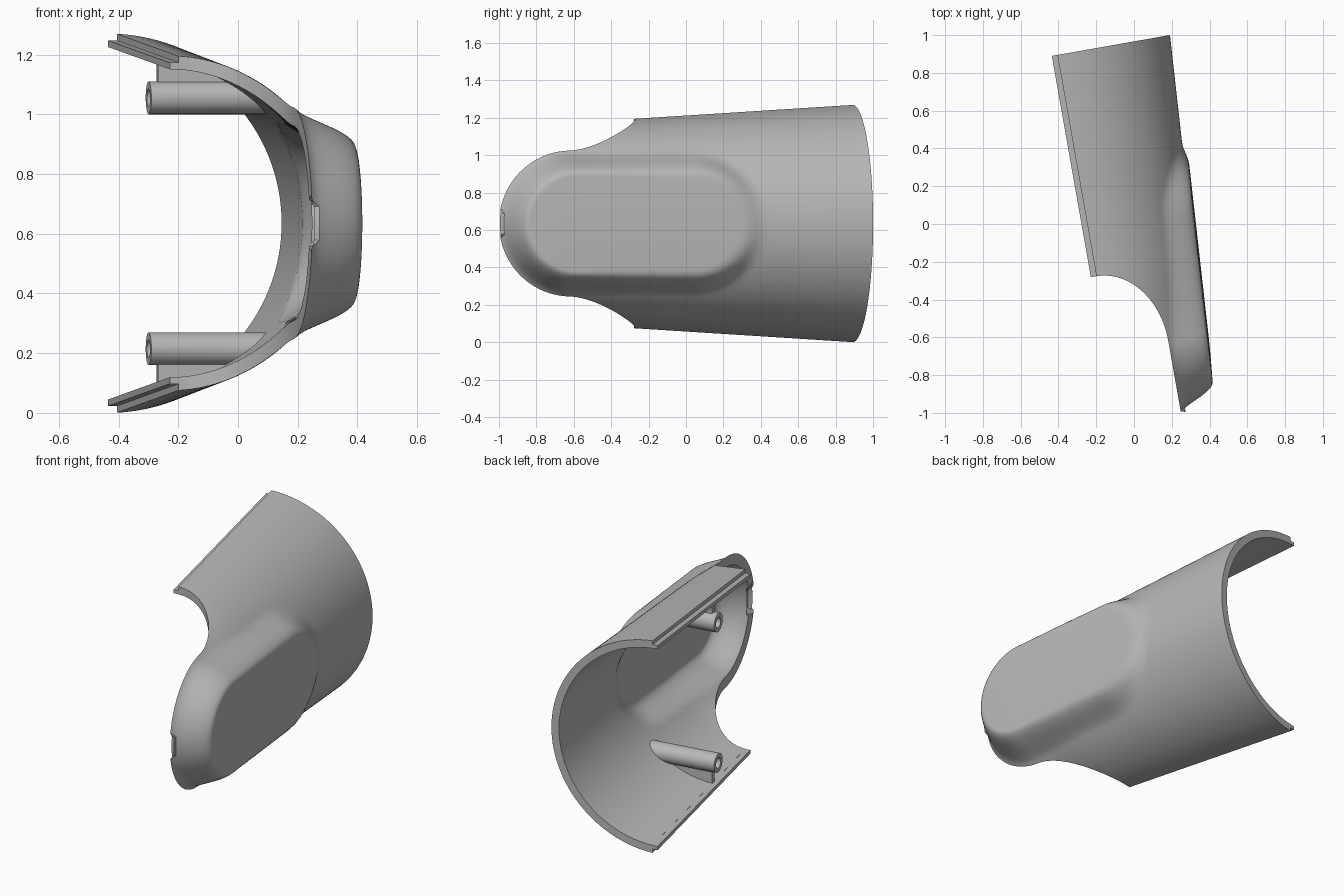
import bpy, bmesh, math
from mathutils import Vector

if "Cube" in bpy.data.objects:
    bpy.data.objects.remove(bpy.data.objects["Cube"])

grey = bpy.data.materials.new("plain grey")
grey.use_nodes = True
grey.diffuse_color = (0.48, 0.48, 0.48, 1)
grey.node_tree.nodes["Principled BSDF"].inputs["Base Color"].default_value = grey.diffuse_color

THICK = 0.045
TAPER = 0.0625
RIM = 0.345          # depth of the lobe rim
LIP = 0.03           # height of the tongue on the split edge
CUT, CUP = 1.19, 1.59  # start of the side cut, centre of the rounded lobe
PAD_BACK, PAD_R = 0.95, 0.31
M, K = 40, 64        # steps across half a section, steps round the lobe
TILT = math.radians(10)


def place(s, d, z):
    """s runs along the tilted axis, d outward from the split plane, z up."""
    ct, st = math.cos(TILT), math.sin(TILT)
    return Vector((-0.435 + st * s + ct * d, 0.89 - ct * s + st * d, 0.635 + z))


def smooth(a, b, v):
    v = min(max((v - a) / (b - a), 0), 1)
    return v * v * (3 - 2 * v)


def radius(s):
    return 0.635 - TAPER * s


def make_object(name, verts, faces, smooth_angle=None):
    mesh = bpy.data.meshes.new(name)
    mesh.from_pydata(verts, [], faces)
    bm = bmesh.new()
    bm.from_mesh(mesh)
    bmesh.ops.recalc_face_normals(bm, faces=bm.faces)
    bm.to_mesh(mesh)
    bm.free()
    mesh.materials.append(grey)
    ob = bpy.data.objects.new(name, mesh)
    bpy.context.collection.objects.link(ob)
    if smooth_angle:
        bpy.ops.object.select_all(action='DESELECT')
        ob.select_set(True)
        bpy.context.view_layer.objects.active = ob
        bpy.ops.object.shade_smooth_by_angle(angle=math.radians(smooth_angle))
    return ob


def section(s, rim, t):
    """Cross-section of the cone with the raised pad blended in, t under the skin."""
    r = radius(s) - 0.015 * smooth(CUT, CUP, s) - t
    limit = math.acos(rim / r)
    points = []
    for j in range(-M, M + 1):
        a = limit * j / M
        d, z = r * math.cos(a), r * math.sin(a)
        dist = math.hypot(min(s - PAD_BACK, 0), z) - (PAD_R - t)
        w = 1 - smooth(-0.05, 0.07, dist)
        pad = radius(s) + 0.025 - t - 0.1 * z * z
        points.append((d + (pad - d) * w, z))
    return points


def skin(t):
    """Straight cone stations, side cut stations, then the rounded lobe end."""
    stations = [(CUT * i / 40, LIP) for i in range(40)]
    for i in range(25):
        a = math.pi / 2 * i / 24
        stations.append((CUP - (CUP - CUT) * math.cos(a), LIP + (RIM - LIP) * math.sin(a)))
    verts, faces, width = [], [], 2 * M + 1
    for i, (s, rim) in enumerate(stations):
        prof = section(s, rim, t)
        verts += [place(s, d, z) for d, z in prof]
        if i:
            for j in range(width - 1):
                a = (i - 1) * width + j
                faces.append((a, a + 1, a + 1 + width, a + width))
    last = (len(stations) - 1) * width + M
    top = prof[M][0]
    start = len(verts)
    for k in range(1, K):
        phi = math.pi * k / K
        for j in range(1, M + 1):
            d, rho = prof[M + j]
            s, z = rho * math.sin(phi), rho * math.cos(phi)
            d -= TAPER * s * (d - RIM) / (top - RIM)
            if j == M and abs(z) < 0.065:      # small notch at the tip
                d += 0.025
            verts.append(place(CUP + s, d, z))

    def fan(k, j):
        if j == 0:
            return last
        if k in (0, K):
            return last + (j if k == 0 else -j)
        return start + (k - 1) * M + j - 1

    for k in range(K):
        for j in range(M):
            quad = [fan(k, j), fan(k, j + 1), fan(k + 1, j + 1), fan(k + 1, j)]
            faces.append(tuple(dict.fromkeys(quad)))
    return verts, faces


# Shell: outer skin, inner skin and the edge walls joining them
outer, faces = skin(0)
inner, _ = skin(THICK)
n = len(outer)
count = {}
for f in faces:
    for a, b in zip(f, f[1:] + f[:1]):
        key = (min(a, b), max(a, b))
        count[key] = count.get(key, 0) + 1
walls = [(a, b, b + n, a + n) for (a, b), c in count.items() if c == 1]
flipped = [tuple(v + n for v in reversed(f)) for f in faces]
make_object("shell", outer + inner, faces + flipped + walls, 35)

BOSS_S, BOSS_Z, BOSS_R, HOLE_R = 0.78, 0.42, 0.055, 0.03
SIDES = 32
for side, label in ((1, "upper"), (-1, "lower")):
    # Tongue along the split edge
    verts = []
    for s in (0, CUT):
        for depth in (THICK, 0.023):
            for d in (0, LIP + 0.005):
                verts.append(place(s, d, side * (radius(s) - depth)))
    make_object(label + "_tongue", verts,
                [(0, 1, 3, 2), (4, 5, 7, 6), (0, 1, 5, 4), (2, 3, 7, 6), (0, 2, 6, 4), (1, 3, 7, 5)])

    # Hollow screw boss reaching the inner wall
    verts, faces = [], []
    for ring, (r, d) in enumerate(((HOLE_R, 0.28), (HOLE_R, 0), (BOSS_R, 0), (BOSS_R, None))):
        for i in range(SIDES):
            a = 2 * math.pi * i / SIDES
            z = BOSS_Z + r * math.sin(a)
            depth = math.sqrt((radius(BOSS_S) - 0.02) ** 2 - z * z) if d is None else d
            verts.append(place(BOSS_S + r * math.cos(a), depth, side * z))
            if ring:
                j = (i + 1) % SIDES
                p, q = (ring - 1) * SIDES, ring * SIDES
                faces.append((p + i, p + j, q + j, q + i))
    faces.append(tuple(range(SIDES)))
    faces.append(tuple(range(3 * SIDES, 4 * SIDES)))
    make_object(label + "_screw_boss", verts, faces, 35)

    # Thin rib between boss and wall
    outline = [(0.03, 0.46), (0.03, 0.56), (0.15, 0.545), (0.27, 0.495), (0.27, 0.45)]
    verts = [place(BOSS_S + o, d, side * z) for o in (-0.015, 0.015) for d, z in outline]
    c = len(outline)
    faces = [tuple(range(c)), tuple(range(c, 2 * c))]
    faces += [(i, (i + 1) % c, (i + 1) % c + c, i + c) for i in range(c)]
    make_object(label + "_rib", verts, faces)
